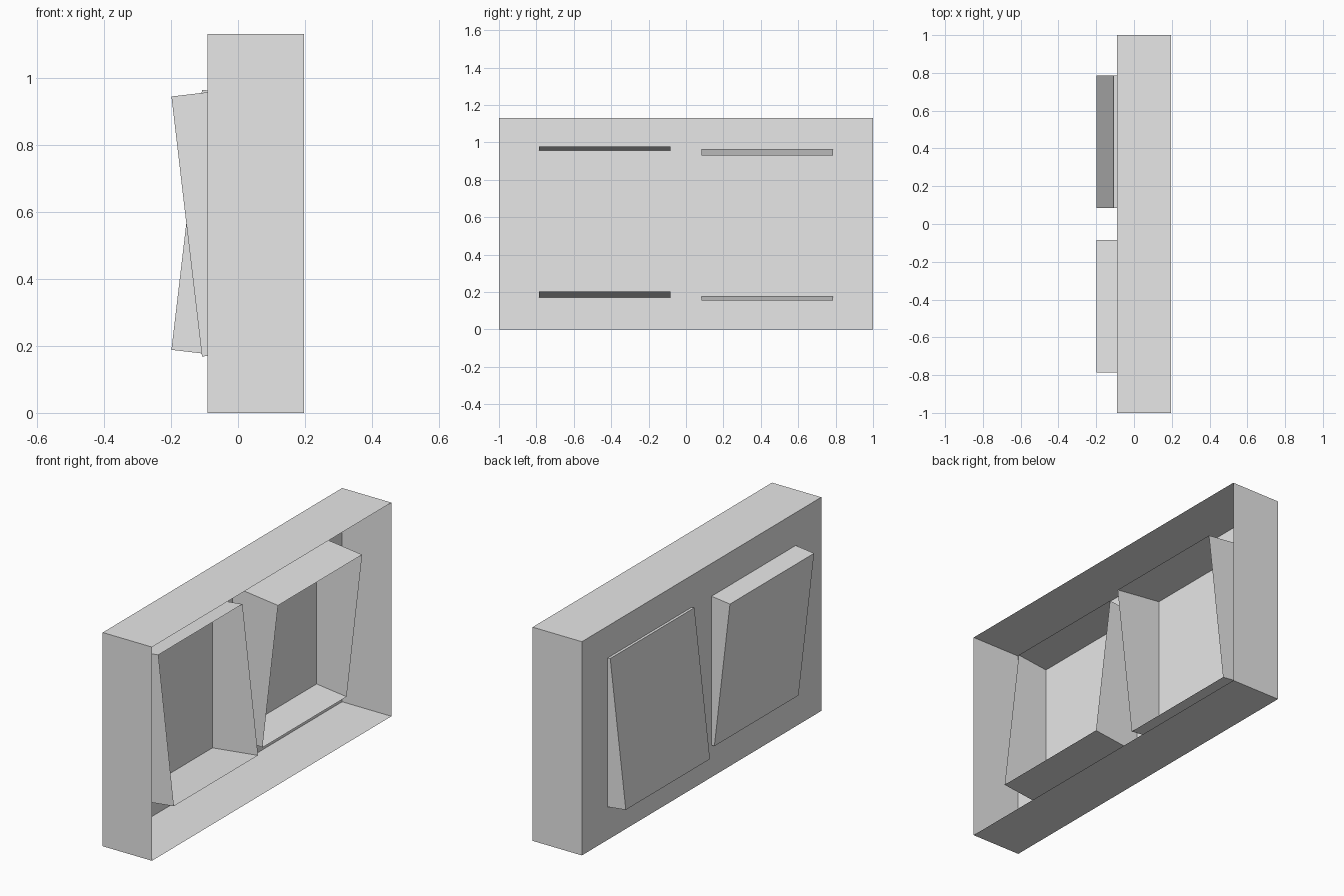
import bpy, bmesh
from math import radians
from mathutils import Matrix

cube = bpy.data.objects.get("Cube")
if cube:
    bpy.data.objects.remove(cube, do_unlink=True)

grey = bpy.data.materials.new("light_grey")
grey.use_nodes = True
grey.diffuse_color = (0.8, 0.8, 0.8, 1)
grey.node_tree.nodes["Principled BSDF"].inputs["Base Color"].default_value = (0.8, 0.8, 0.8, 1)


def open_shell(name, size, location, tilt=0):
    """Thin box with its face centre at the origin, open on the +x side."""
    bm = bmesh.new()
    bmesh.ops.create_cube(bm, size=1)
    bmesh.ops.translate(bm, verts=bm.verts, vec=(0.5, 0, 0))
    bmesh.ops.transform(bm, verts=bm.verts, matrix=Matrix.Diagonal((*size, 1)))
    bm.normal_update()
    opening = [f for f in bm.faces if f.normal.x > 0.9]
    bmesh.ops.delete(bm, geom=opening, context='FACES')
    mesh = bpy.data.meshes.new(name)
    bm.to_mesh(mesh)
    bm.free()
    mesh.materials.append(grey)
    obj = bpy.data.objects.new(name, mesh)
    obj.location = location
    obj.rotation_euler.y = radians(tilt)
    bpy.context.collection.objects.link(obj)
    return obj


# Wall plate: closed face with rim, open behind
open_shell("wall_plate", (0.288, 2, 1.13), (-0.091, 0, 0.565))

# Two hollow rockers tipped opposite ways through the plate
for name, side in (("front_rocker", -1), ("back_rocker", 1)):
    open_shell(name, (0.285, 0.703, 0.781),
               (-0.153, side * 0.435, 0.566 + side * 0.01), side * 6.7)
